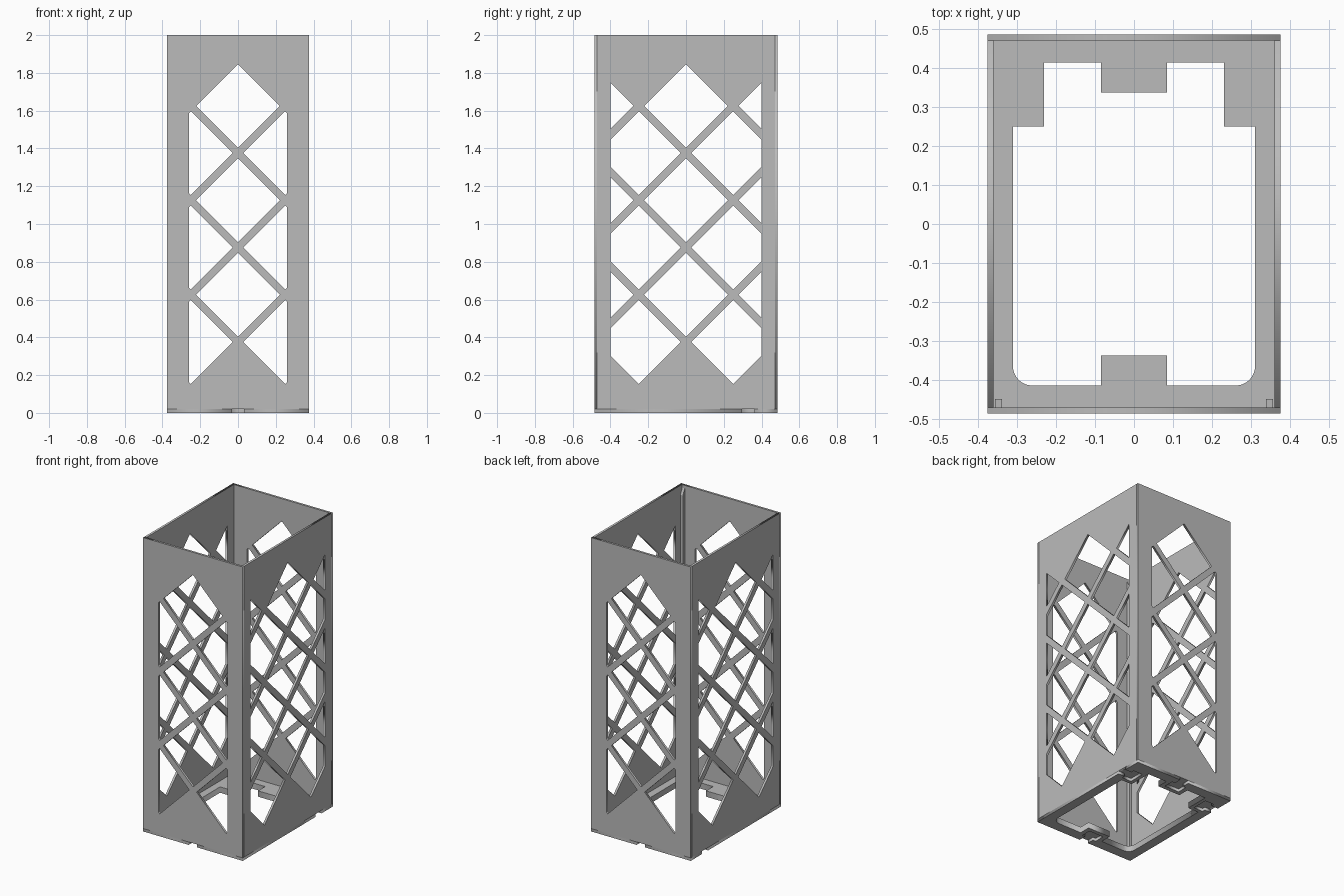
import bpy, bmesh, math
from mathutils import Vector

if "Cube" in bpy.data.objects:
    bpy.data.objects.remove(bpy.data.objects["Cube"], do_unlink=True)

W, D, H = 0.375, 0.485, 2.0      # half width, half depth, height
T = 0.015                        # wall thickness
STEP, FLOOR = 0.02, 0.04         # slot depth, floor thickness
PITCH, HALF = 0.25, 0.222        # lattice spacing, diamond half diagonal

grey = bpy.data.materials.new("plain_grey")
grey.use_nodes = True
colour = (0.5, 0.5, 0.5, 1)
grey.diffuse_color = colour
grey.node_tree.nodes["Principled BSDF"].inputs["Base Color"].default_value = colour


def add_object(name, mesh):
    mesh.materials.clear()
    mesh.materials.append(grey)
    obj = bpy.data.objects.new(name, mesh)
    bpy.context.collection.objects.link(obj)
    return obj


def plate(name, loops, thickness, location, rotation=(0, 0, 0)):
    """Flat plate from an outline followed by hole loops."""
    curve = bpy.data.curves.new(name, 'CURVE')
    curve.dimensions = '2D'
    curve.fill_mode = 'BOTH'
    curve.extrude = thickness / 2
    for loop in loops:
        spline = curve.splines.new('POLY')
        spline.points.add(len(loop) - 1)
        for point, (x, y) in zip(spline.points, loop):
            point.co = (x, y, 0, 1)
        spline.use_cyclic_u = True
    temp = bpy.data.objects.new(name + "_curve", curve)
    bpy.context.collection.objects.link(temp)
    graph = bpy.context.evaluated_depsgraph_get()
    mesh = bpy.data.meshes.new_from_object(temp.evaluated_get(graph))
    bpy.data.objects.remove(temp, do_unlink=True)
    obj = add_object(name, mesh)
    obj.location = location
    obj.rotation_euler = rotation
    return obj


def clip(loop, limit):
    """Keep the part of a loop where |x| <= limit."""
    for s in (1, -1):
        out = []
        for i, b in enumerate(loop):
            a = loop[i - 1]
            da, db = limit - s * a[0], limit - s * b[0]
            if da * db < 0:
                k = da / (da - db)
                out.append((a[0] + k * (b[0] - a[0]), a[1] + k * (b[1] - a[1])))
            if db >= 0:
                out.append(b)
        loop = out
    return loop


def lattice(limit):
    """Staggered diamond openings, cut off at the side margins."""
    holes = []
    for col in range(-2, 3):
        u = col * PITCH
        if abs(u) - HALF >= limit:
            continue
        for row in range(3):
            z = 0.625 + 2 * PITCH * row - (PITCH if col % 2 else 0)
            diamond = [(u + HALF, z), (u, z + HALF), (u - HALF, z), (u, z - HALF)]
            holes.append(clip(diamond, limit))
    return holes


def wall(name, half, limit, location, turn):
    outline = [(-half, STEP), (half, STEP), (half, H), (-half, H)]
    plate(name, [outline] + lattice(limit), T, location, (math.pi / 2, 0, turn))


# Lattice walls
for s, front, side in ((-1, "front_wall", "right_wall"), (1, "back_wall", "left_wall")):
    wall(front, W, 0.26, (0, s * (D - T / 2), 0), 0)
    wall(side, D - T, 0.40, (s * (W - T / 2), 0, 0), math.pi / 2)

# Floor opening with tabs, mirrored across x
HX, HY, TAB, TY, R = 0.31, 0.4135, 0.085, 0.337, 0.05
half_hole = [(TAB, -TY), (TAB, -HY)]
for i in range(9):
    a = -math.pi / 2 + i * math.pi / 16
    half_hole.append((HX - R + R * math.cos(a), -HY + R + R * math.sin(a)))
half_hole += [(HX, 0.25), (0.23, 0.25), (0.23, HY), (TAB, HY), (TAB, TY)]
opening = half_hole + [(-x, y) for x, y in reversed(half_hole)]


def t_slot(mid, along, inward):
    """Slot with a narrow mouth and a wider pocket."""
    a, b, neck, deep = 0.0325, 0.055, 0.05, 0.12
    right = [(b, deep), (b, neck), (a, neck), (a, 0)]
    pts = [(-u, v) for u, v in reversed(right)] + right
    mid, along, inward = Vector(mid), Vector(along), Vector(inward)
    return [tuple(mid + along * u + inward * v) for u, v in pts]


# Floor: slotted lower layer and plain upper layer
SY = 0.33
slotted = ([(-W, -D)] + t_slot((0, -D), (1, 0), (0, 1))
           + [(W, -D)] + t_slot((W, SY), (0, 1), (-1, 0))
           + [(W, D)] + t_slot((0, D), (-1, 0), (0, -1))
           + [(-W, D)] + t_slot((-W, SY), (0, -1), (1, 0)))
plate("floor_lower", [slotted, opening], STEP, (0, 0, STEP / 2))
IX, IY = W - T, D - T
inner = [(-IX, -IY), (IX, -IY), (IX, IY), (-IX, IY)]
plate("floor_upper", [inner, opening], FLOOR - STEP, (0, 0, (STEP + FLOOR) / 2))

# Slim corner rails with sloping tops behind the front wall
for s, name in ((-1, "right_rail"), (1, "left_rail")):
    bm = bmesh.new()
    bmesh.ops.create_cube(bm, size=1)
    for v in bm.verts:
        top, back = v.co.z > 0, v.co.y > 0
        v.co.x = s * 0.347 + v.co.x * 0.018
        v.co.y = -IY + (0.022 if back else 0)
        v.co.z = (1.94 if back else 1.98) if top else FLOOR
    mesh = bpy.data.meshes.new(name)
    bm.to_mesh(mesh)
    bm.free()
    add_object(name, mesh)
